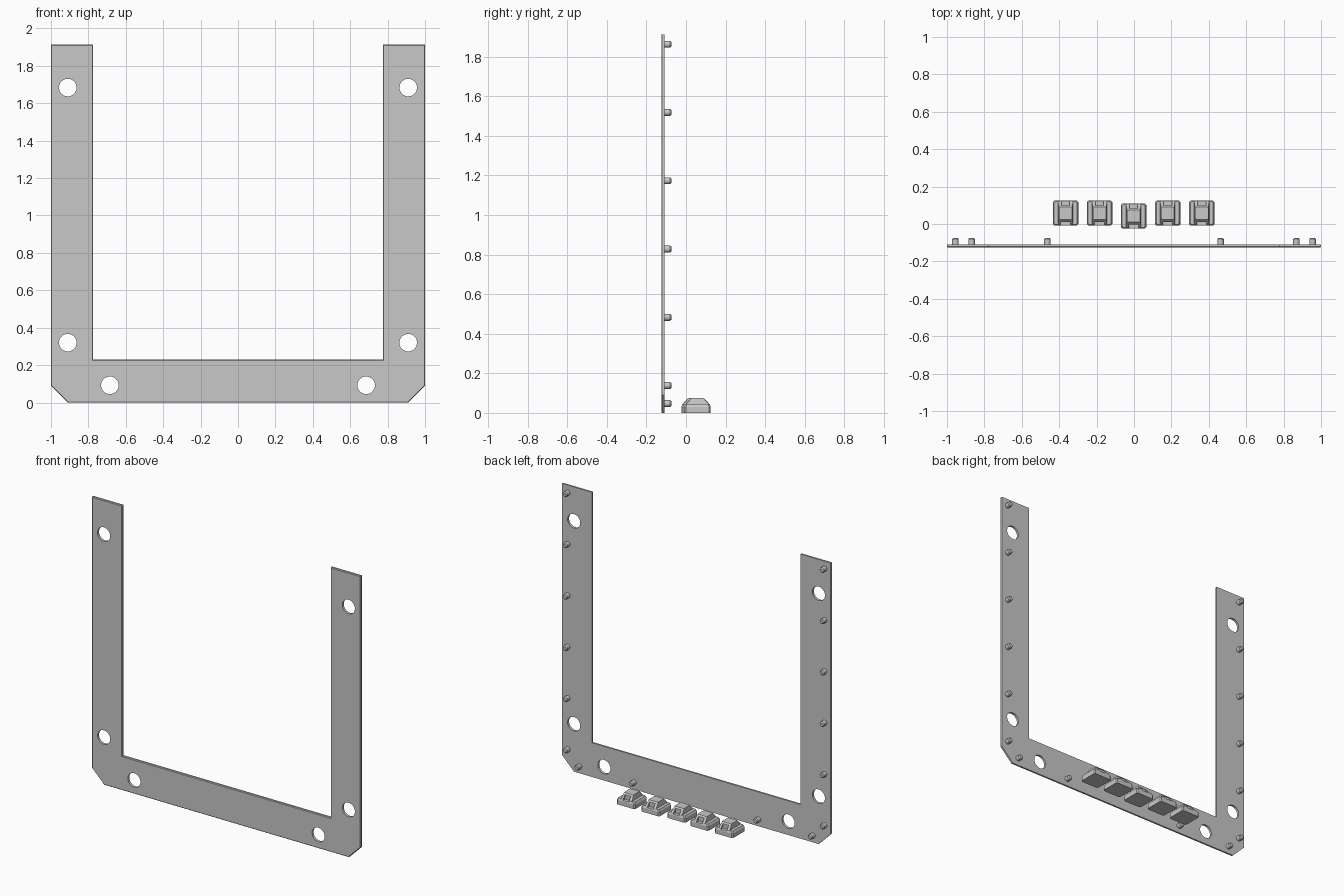
import bpy, bmesh, math
from mathutils import Matrix, Vector

if "Cube" in bpy.data.objects:
    bpy.data.objects.remove(bpy.data.objects["Cube"])

grey = bpy.data.materials.new("light grey")
grey.diffuse_color = (0.58, 0.58, 0.58, 1)
grey.use_nodes = True
grey.node_tree.nodes["Principled BSDF"].inputs["Base Color"].default_value = grey.diffuse_color


def make(name, bm):
    bmesh.ops.recalc_face_normals(bm, faces=bm.faces)
    mesh = bpy.data.meshes.new(name)
    bm.to_mesh(mesh)
    bm.free()
    mesh.materials.append(grey)
    ob = bpy.data.objects.new(name, mesh)
    bpy.context.collection.objects.link(ob)
    return ob


def loft(bm, rings):
    """Stack of equal-length point rings, capped at both ends."""
    loops = [[bm.verts.new(p) for p in r] for r in rings]
    n = len(loops[0])
    for a, b in zip(loops, loops[1:]):
        for i in range(n):
            bm.faces.new((a[i], a[(i + 1) % n], b[(i + 1) % n], b[i]))
    bm.faces.new(loops[0][::-1])
    bm.faces.new(loops[-1])


def octagon(hx, hy, z, c):
    """Rectangle with clipped corners."""
    return [(hx, -hy + c, z), (hx, hy - c, z), (hx - c, hy, z), (-hx + c, hy, z),
            (-hx, hy - c, z), (-hx, -hy + c, z), (-hx + c, -hy, z), (hx - c, -hy, z)]


def combine(ob, other, operation):
    """Apply a boolean and discard the helper object."""
    other.hide_render = True
    mod = ob.modifiers.new("combine", 'BOOLEAN')
    mod.operation = operation
    mod.solver = 'EXACT'
    mod.object = other
    bpy.context.view_layer.objects.active = ob
    bpy.ops.object.modifier_apply(modifier=mod.name)
    bpy.data.objects.remove(other)


def smooth(ob):
    bpy.ops.object.select_all(action='DESELECT')
    ob.select_set(True)
    bpy.context.view_layer.objects.active = ob
    bpy.ops.object.shade_smooth_by_angle(angle=math.radians(30))


TO_Y = Matrix.Rotation(-math.pi / 2, 4, 'X')   # turns z into +y
FRONT, BACK, PEG_END = -0.125, -0.109, -0.074


def u_outline(y, c):
    """U shape with clipped lower corners, shrunk by c on every side."""
    d = 0.414 * c
    half = [(0.91 - d, c), (1 - c, 0.09 + d), (1 - c, 1.913 - c),
            (0.775 + c, 1.913 - c), (0.775 + c, 0.23 - c)]
    return [(x, y, z) for x, z in half + [(-x, z) for x, z in reversed(half)]]


# U-shaped plate with a softened front edge
bm = bmesh.new()
loft(bm, [u_outline(FRONT, 0.004), u_outline(FRONT + 0.004, 0), u_outline(BACK, 0)])
plate = make("frame_plate", bm)

# Through holes
bm = bmesh.new()
for x, z in ((0.91, 1.684), (0.91, 0.32), (0.685, 0.092)):
    for s in (-1, 1):
        bmesh.ops.create_cone(bm, cap_ends=True, segments=32, radius1=0.047, radius2=0.047,
                              depth=0.1, matrix=Matrix.Translation((s * x, -0.117, z)) @ TO_Y)
combine(plate, make("hole_cutter", bm), 'DIFFERENCE')
smooth(plate)

# Pegs on the back of the plate
spots = [(0.955, 0.138 + 0.345 * i) for i in range(6)] + [(0.868, 0.047), (0.463, 0.047)]
bm = bmesh.new()
for x, z in spots:
    for s in (-1, 1):
        rings = []
        for y, r in ((BACK - 0.003, 0.0175), (PEG_END - 0.007, 0.0175), (PEG_END, 0.012)):
            rings.append([(s * x + r * math.cos(a), y, z + r * math.sin(a))
                          for a in (math.tau * i / 16 for i in range(16))])
        loft(bm, rings)
smooth(make("back_pegs", bm))

# Small stepped block: clipped base with a tapered ridge on top
bm = bmesh.new()
loft(bm, [octagon(0.068, 0.067, 0, 0.008), octagon(0.068, 0.067, 0.03, 0.008),
          octagon(0.061, 0.062, 0.042, 0.008)])
base = make("block_1", bm)
bm = bmesh.new()
loft(bm, [octagon(0.042, 0.063, 0.035, 0.004), octagon(0.040, 0.061, 0.044, 0.004),
          octagon(0.035, 0.033, 0.075, 0.004)])
combine(base, make("ridge", bm), 'UNION')

# Notches in the front and back of the block
bm = bmesh.new()
for y, w, z0 in ((-0.061, 0.052, 0.02), (0.056, 0.044, 0.035)):
    bmesh.ops.create_cube(bm, size=1, matrix=Matrix.Translation((0, y, z0 + 0.05))
                          @ Matrix.Diagonal((w, 0.03, 0.1, 1)))
combine(base, make("notch_cutter", bm), 'DIFFERENCE')

# Row of five, the middle one set slightly forward
for i in range(5):
    ob = base if i == 0 else base.copy()
    if i:
        ob.name = "block_%d" % (i + 1)
        bpy.context.collection.objects.link(ob)
    ob.location = Vector((-0.366 + 0.182 * i, 0.043 if i == 2 else 0.058, 0))
